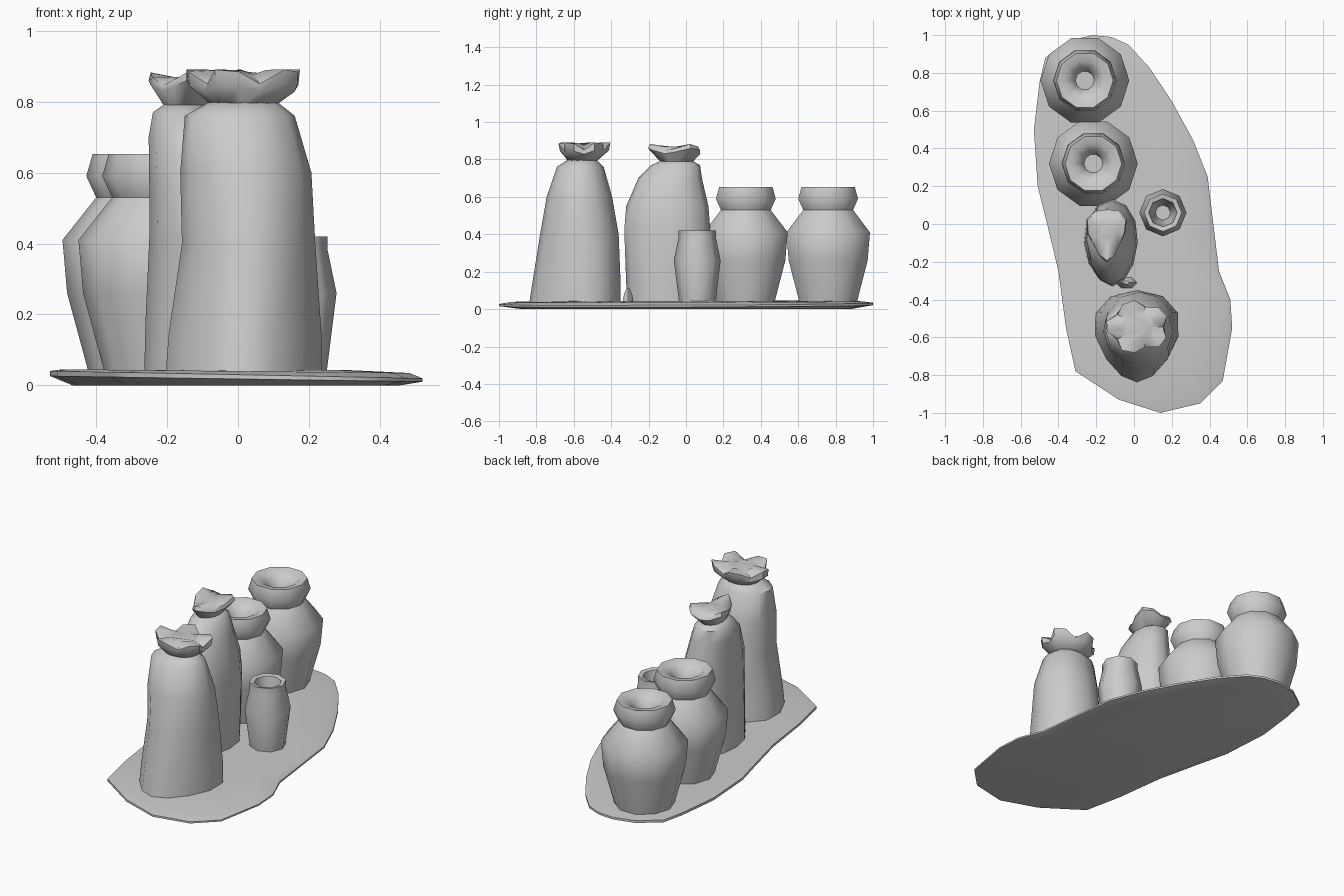
import bpy, bmesh, math

cube = bpy.data.objects.get("Cube")
if cube:
    bpy.data.objects.remove(cube, do_unlink=True)

clay = bpy.data.materials.new("clay_grey")
clay.use_nodes = True
clay.diffuse_color = (0.6, 0.6, 0.6, 1)
clay.node_tree.nodes["Principled BSDF"].inputs["Base Color"].default_value = (0.6, 0.6, 0.6, 1)


def loft(name, rings, angle=50):
    """Skin a list of closed point rings and cap both ends."""
    bm = bmesh.new()
    loops = [[bm.verts.new(p) for p in ring] for ring in rings]
    n = len(loops[0])
    for a, b in zip(loops, loops[1:]):
        for i in range(n):
            j = (i + 1) % n
            bm.faces.new((a[i], a[j], b[j], b[i]))
    bm.faces.new(loops[0][::-1])
    bm.faces.new(loops[-1])
    bmesh.ops.recalc_face_normals(bm, faces=bm.faces)
    mesh = bpy.data.meshes.new(name)
    bm.to_mesh(mesh)
    bm.free()
    mesh.materials.append(clay)
    obj = bpy.data.objects.new(name, mesh)
    bpy.context.collection.objects.link(obj)
    bpy.ops.object.select_all(action='DESELECT')
    obj.select_set(True)
    bpy.context.view_layer.objects.active = obj
    bpy.ops.object.shade_smooth_by_angle(angle=math.radians(angle))
    return obj


def oval(z, x, y, rx, ry, n, taper=0.0, lobes=0, wave=0.0, lift=0.0):
    """Ring of points, optionally tapered along y or ruffled into lobes."""
    ring = []
    for i in range(n):
        a = math.tau * i / n
        ruffle = math.cos(lobes * (a - 0.6)) if lobes else 0
        k = 1 + wave * ruffle
        ring.append((x + rx * k * math.cos(a) * (1 + taper * math.sin(a)),
                     y + ry * k * math.sin(a), z + lift * ruffle))
    return ring


# Flat tray with an irregular long outline
outline = [(-.22, 1), (-.35, .97), (-.47, .88), (-.5, .75), (-.53, .5), (-.51, .2),
           (-.46, 0), (-.4, -.25), (-.36, -.55), (-.31, -.78), (-.08, -.93), (.14, -1),
           (.35, -.95), (.47, -.83), (.52, -.55), (.51, -.4), (.45, -.25), (.42, 0),
           (.39, .25), (.31, .45), (.2, .65), (.08, .83), (-.03, .95), (-.12, .99)]


def tray_ring(scale, z, tilt):
    return [(x * scale, y * scale, z - tilt * x) for x, y in outline]


loft("tray", [tray_ring(.88, 0, 0), tray_ring(1, .018, .015),
              tray_ring(1, .03, .02), tray_ring(.93, .04, .01), tray_ring(.6, .043, 0)])

# Two round jars with flared rims and shallow openings
jar_profile = [(.02, .16), (.05, .165), (.26, .222), (.41, .235), (.53, .14),
               (.59, .168), (.652, .15), (.645, .105), (.61, .065), (.57, .05)]
for name, x, y in (("rear_jar", -.26, .76), ("middle_jar", -.215, .32)):
    loft(name, [oval(z, x, y, r, r, 10) for z, r in jar_profile])

# Small cup with a deep opening
cup_profile = [(.02, .095), (.06, .1), (.26, .125), (.38, .1), (.42, .1),
               (.415, .075), (.32, .06), (.2, .04)]
loft("small_cup", [oval(z, .153, .06, r, r, 8) for z, r in cup_profile])

# Large tied sack, wide and pointed at its foot
large_sack = [(.02, .015, -.595, .22, .245, .3), (.15, .02, -.585, .215, .235, .25),
              (.4, .03, -.57, .188, .21, .12), (.6, .022, -.57, .185, .175, .05),
              (.76, .005, -.565, .155, .125, 0), (.8, .015, -.555, .095, .075, 0)]
loft("large_sack", [oval(z, x, y, rx, ry, 12, t) for z, x, y, rx, ry, t in large_sack])
loft("large_sack_ruffle", [
    oval(.785, .015, -.555, .085, .07, 15),
    oval(.84, .02, -.545, .155, .125, 15, 0, 5, .1, .012),
    oval(.875, .02, -.545, .155, .13, 15, 0, 5, .15, .025),
    oval(.885, .02, -.545, .085, .075, 15, 0, 5, .12, .008)])

# Slim tied sack
slim_sack = [(.02, -.125, -.1, .14, .215), (.2, -.12, -.1, .14, .222),
             (.42, -.115, -.1, .135, .23), (.55, -.12, -.1, .13, .22),
             (.7, -.14, -.085, .112, .17), (.77, -.15, -.055, .09, .13),
             (.795, -.15, -.05, .055, .08)]
loft("slim_sack", [oval(z, x, y, rx, ry, 12, .1) for z, x, y, rx, ry in slim_sack])
loft("slim_sack_ruffle", [
    oval(.775, -.15, -.05, .05, .075, 12),
    oval(.845, -.145, -.05, .1, .14, 12, .25, 3, .1, .015),
    oval(.865, -.145, -.05, .095, .13, 12, .25, 3, .1, .018),
    oval(.87, -.145, -.04, .045, .06, 12)])

# Small crumb of clay between the two sacks
loft("clay_crumb", [oval(.03, -.04, -.31, .06, .035, 6), oval(.08, -.04, -.31, .045, .025, 6),
                    oval(.11, -.04, -.31, .015, .01, 6)])
